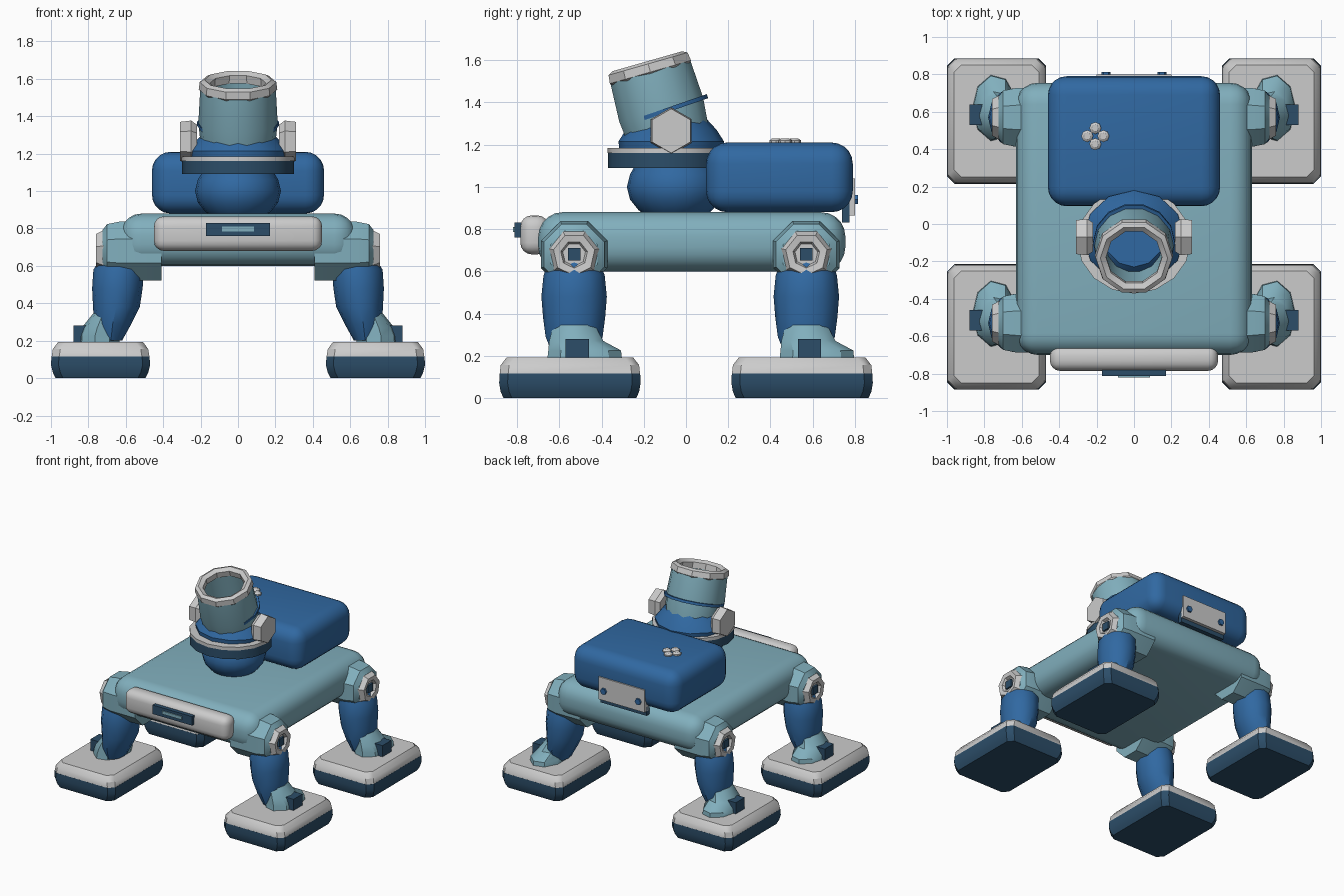
import bpy, bmesh
from math import pi, cos, sin, radians
from mathutils import Matrix, Vector

if "Cube" in bpy.data.objects:
    bpy.data.objects.remove(bpy.data.objects["Cube"])

COLORS = {"teal": (0.22, 0.43, 0.51, 1), "blue": (0.03, 0.14, 0.36, 1), "navy": (0.025, 0.075, 0.14, 1)}
MATS = {}
for key, col in COLORS.items():
    MATS[key] = bpy.data.materials.new(key)
    MATS[key].diffuse_color = col


def finish(name, bm, color, angle=35):
    bmesh.ops.recalc_face_normals(bm, faces=bm.faces)
    me = bpy.data.meshes.new(name)
    bm.to_mesh(me)
    bm.free()
    ob = bpy.data.objects.new(name, me)
    bpy.context.collection.objects.link(ob)
    if color:
        me.materials.append(MATS[color])
    bpy.ops.object.select_all(action='DESELECT')
    ob.select_set(True)
    bpy.context.view_layer.objects.active = ob
    bpy.ops.object.shade_smooth_by_angle(angle=radians(angle))
    return ob


def box(name, x, y, z, color=None, bevel=0.0, seg=4):
    """Box from (min, max) pairs, optionally rounded."""
    bm = bmesh.new()
    lo, hi = Vector((x[0], y[0], z[0])), Vector((x[1], y[1], z[1]))
    size = [abs(v) for v in hi - lo]
    bmesh.ops.create_cube(bm, size=1, matrix=Matrix.Translation((lo + hi) / 2) @ Matrix.Diagonal((*size, 1)))
    if bevel:
        bmesh.ops.bevel(bm, geom=bm.edges[:], offset=bevel, segments=seg, profile=0.5, affect='EDGES')
    return finish(name, bm, color)


def ring(n, z, rx, ry=None, cx=0, cy=0, turn=0.0):
    ry = rx if ry is None else ry
    return [Vector((cx + rx * cos(2 * pi * (i + turn) / n), cy + ry * sin(2 * pi * (i + turn) / n), z))
            for i in range(n)]


def slab_ring(z, hx, hy, c=0.04):
    """Rectangle with cut corners."""
    return [Vector((x, y, z)) for x, y in (
        (hx, c - hy), (hx, hy - c), (hx - c, hy), (c - hx, hy),
        (-hx, hy - c), (-hx, c - hy), (c - hx, -hy), (hx - c, -hy))]


def loft(name, rings, color=None, m=Matrix(), tube=False, angle=35):
    """Skin a row of rings; capped, or joined end to end as a tube."""
    bm = bmesh.new()
    rows = [[bm.verts.new(m @ p) for p in r] for r in rings]
    n = len(rows[0])
    pairs = list(zip(rows, rows[1:]))
    if tube:
        pairs.append((rows[-1], rows[0]))
    else:
        bm.faces.new(rows[0])
        bm.faces.new(rows[-1])
    for a, b in pairs:
        for i in range(n):
            j = (i + 1) % n
            bm.faces.new((a[i], a[j], b[j], b[i]))
    return finish(name, bm, color, angle)


ALONG_X = Matrix.Rotation(pi / 2, 4, 'Y')

# Body, front bumper and lamp
box("body", (-.63, .63), (-.70, .755), (.60, .88), "teal", .115, 5)
box("bumper", (-.45, .45), (-.785, -.65), (.68, .865), None, .055)
box("lamp_housing", (-.17, .17), (-.812, -.78), (.76, .83), "navy")
box("lamp", (-.085, .085), (-.82, -.80), (.785, .81), "teal")

# Backpack with rear plate and top buttons
box("backpack", (-.46, .46), (.095, .79), (.88, 1.21), "blue", .10, 5)
box("rear_plate_backing", (-.2, .2), (.74, .775), (.83, 1.0), "navy")
box("rear_plate", (-.2, .2), (.75, .80), (.865, 1.04))
for s in (-1, 1):
    loft("rear_knob", [ring(6, h, .025) for h in (0, .022)], "blue",
         Matrix.Translation((s * .15, .792, .94)) @ Matrix.Rotation(-pi / 2, 4, 'X'))
for k in range(4):
    a = k * pi / 2
    loft("top_button", [ring(8, 1.205, .032), ring(8, 1.22, .032), ring(8, 1.23, .018)], None,
         Matrix.Translation((-.207 + .043 * cos(a), .47 + .043 * sin(a), 0)))

# Legs: the same part set at each corner
for sx, side in ((1, "right"), (-1, "left")):
    for sy, end in ((-1, "front"), (1, "rear")):
        tag = f"{end}_{side}_"
        m = Matrix.Translation((0, sy * .55, 0)) @ Matrix.Diagonal((sx, 1, 1, 1))
        foot = m @ Matrix.Translation((.735, 0, 0))
        loft(tag + "sole", [slab_ring(0, .24, .315), slab_ring(.03, .255, .328),
                            slab_ring(.07, .265, .335), slab_ring(.115, .262, .333)], "navy", foot)
        loft(tag + "foot", [slab_ring(.11, .262, .333), slab_ring(.155, .255, .328),
                            slab_ring(.192, .228, .30)], None, foot)
        loft(tag + "ankle", [ring(9, .18, .12, .18, .745, .07), ring(9, .225, .115, .175, .745, .07),
                             ring(9, .27, .10, .13, .735, .03), ring(9, .345, .065, .10, .71, .02)],
             "teal", m)
        box(tag + "ankle_pin", (sx * .66, sx * .88), (sy * .55 - .02, sy * .55 + .09), (.185, .28), "navy")
        loft(tag + "leg", [ring(12, z, rx, ry, cx, .02) for z, cx, rx, ry in (
            (.20, .68, .06, .10), (.29, .67, .10, .135), (.38, .65, .125, .147),
            (.48, .645, .135, .155), (.58, .638, .135, .145), (.65, .63, .10, .12))], "blue", m)
        joint = m @ Matrix.Translation((0, .02, .68)) @ ALONG_X
        loft(tag + "shoulder", [ring(8, x, r, turn=.5) for x, r in (
            (.41, .17), (.63, .17), (.70, .155), (.725, .12))], "teal", joint)
        loft(tag + "hub", [ring(7, x, r) for x, r in (
            (.68, .11), (.72, .122), (.76, .10), (.755, .065), (.735, .055))], None, joint, angle=20)
        box(tag + "hub_bolt", (sx * .70, sx * .75), (sy * .55 - .01, sy * .55 + .05), (.65, .71), "navy")

# Neck and collar
loft("neck", [ring(20, z, r, cy=-.05) for z, r in (
    (.87, .15), (.89, .175), (.94, .215), (1.0, .23), (1.06, .215), (1.12, .18))], "blue")
loft("collar", [ring(16, z, .30, .28, cy=-.09) for z in (1.09, 1.16)], "navy")
loft("collar_rim", [ring(16, z, .303, .282, cy=-.09) for z in (1.16, 1.185)])
loft("head_base", [ring(12, z, rx, ry, cy=-.07) for z, rx, ry in (
    (1.17, .26, .245), (1.215, .27, .25), (1.27, .225, .215), (1.33, .16, .16))], "blue")

# Tilted open head tube with rim and band
tilt = Matrix.Translation((0, -.09, 1.27)) @ Matrix.Rotation(radians(16), 4, 'X')
loft("head", [ring(14, h, r) for h, r in ((-.02, .20), (.10, .212), (.285, .202), (.285, .16), (-.02, .15))],
     "teal", tilt, tube=True)
loft("head_rim", [ring(10, h, r) for h, r in ((.275, .20), (.285, .21), (.325, .205), (.338, .18),
                                             (.32, .15), (.275, .152))], None, tilt, tube=True)
band = Matrix.Translation((0, -.10, 1.36)) @ Matrix.Rotation(radians(19), 4, 'X')
loft("head_band", [ring(14, h, r) for h, r in ((-.01, .2), (-.01, .219), (.01, .219), (.01, .2))],
     "blue", band, tube=True)

# Ear caps
for sx, side in ((1, "right"), (-1, "left")):
    loft(side + "_ear", [ring(6, x, r) for x, r in ((.22, .09), (.25, .112), (.31, .105))], None,
         Matrix.Diagonal((sx, 1, 1, 1)) @ Matrix.Translation((0, -.07, 1.265)) @ ALONG_X)

for m in bpy.data.materials:
    if m.users and not m.is_grease_pencil:
        m.use_nodes = True
        m.node_tree.nodes["Principled BSDF"].inputs["Base Color"].default_value = m.diffuse_color
